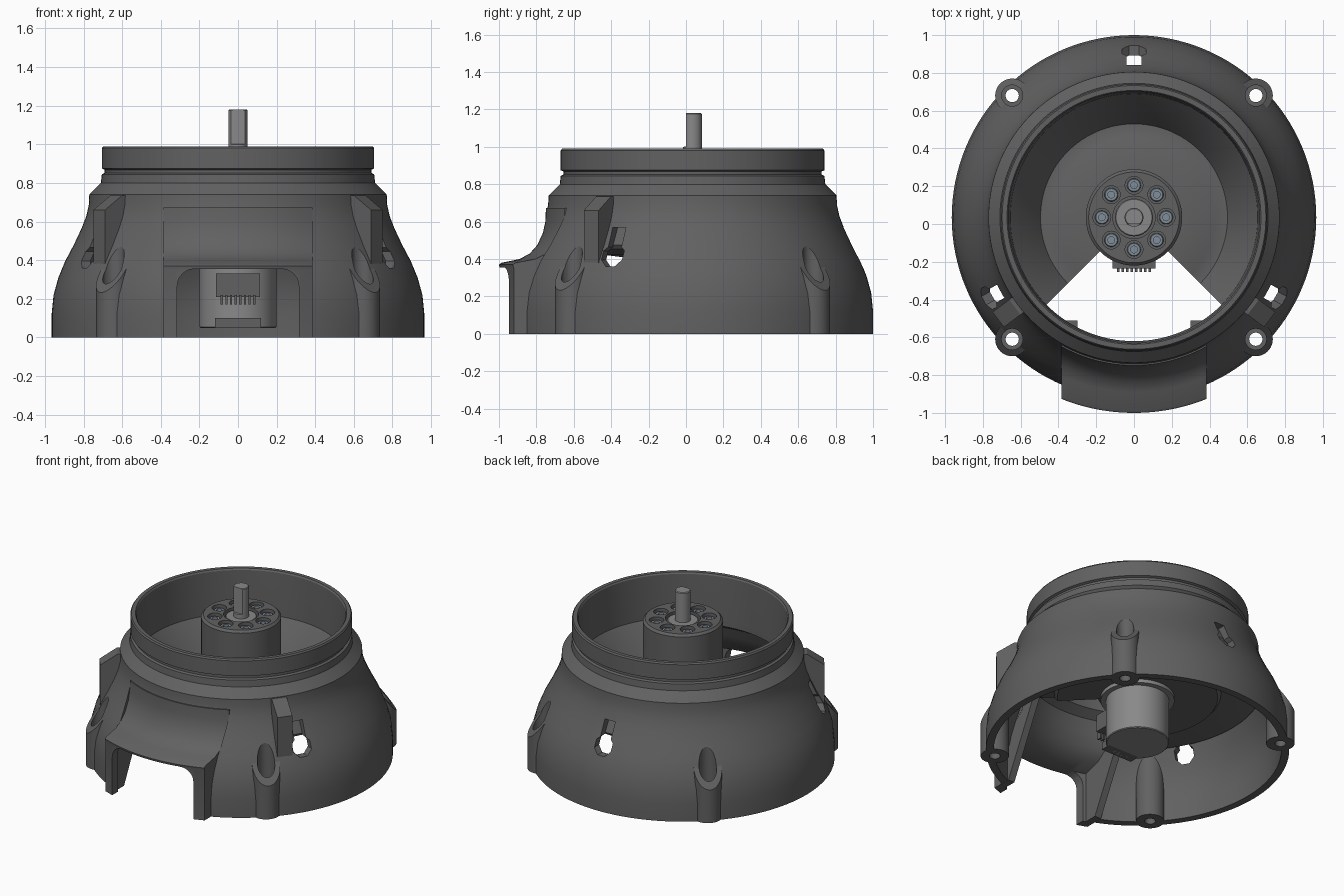
import bpy, bmesh
from math import sin, cos, pi, radians, sqrt
from mathutils import Matrix

if "Cube" in bpy.data.objects:
    bpy.data.objects.remove(bpy.data.objects["Cube"])

CY = 0.035  # y of the axis of revolution


def finish(name, bm, at=(0, CY, 0), turn=0.0):
    bmesh.ops.remove_doubles(bm, verts=bm.verts, dist=1e-5)
    bmesh.ops.recalc_face_normals(bm, faces=bm.faces)
    bm.transform(Matrix.Translation(at) @ Matrix.Rotation(turn, 4, 'Z'))
    mesh = bpy.data.meshes.new(name)
    bm.to_mesh(mesh)
    bm.free()
    ob = bpy.data.objects.new(name, mesh)
    bpy.context.collection.objects.link(ob)
    return ob


def loft(name, rings, loop, at=(0, CY, 0)):
    """Skin closed cross-sections; cap the ends unless they loop round."""
    bm = bmesh.new()
    vs = [[bm.verts.new(p) for p in ring] for ring in rings]
    n, m = len(vs), len(vs[0])
    for i in range(n if loop else n - 1):
        a, b = vs[i], vs[(i + 1) % n]
        for j in range(m):
            k = (j + 1) % m
            bm.faces.new((a[j], a[k], b[k], b[j]))
    if not loop:
        bm.faces.new(vs[0])
        bm.faces.new(vs[-1])
    return finish(name, bm, at)


def lathe(name, prof, x=0, y=CY, n=96, start=0, sweep=360):
    loop = sweep == 360
    steps = n if loop else n + 1
    angs = [radians(start + sweep * i / n) for i in range(steps)]
    return loft(name, [[(r * cos(a), r * sin(a), z) for r, z in prof] for a in angs], loop, (x, y, 0))


def tube(name, r, z0, z1, x=0, y=CY, n=48):
    return lathe(name, [(0, z0), (r, z0), (r, z1), (0, z1)], x, y, n)


def prism(name, pts, w0, w1, turn=0.0):
    """Extrude an XZ outline along local Y, then turn it about the axis."""
    bm = bmesh.new()
    a, b = ([bm.verts.new((u, w, v)) for u, v in pts] for w in (w0, w1))
    bm.faces.new(a)
    bm.faces.new(b)
    for i in range(len(pts)):
        j = (i + 1) % len(pts)
        bm.faces.new((a[i], a[j], b[j], b[i]))
    return finish(name, bm, turn=radians(turn))


def box(name, x0, x1, y0, y1, z0, z1):
    return prism(name, [(x0, z0), (x1, z0), (x1, z1), (x0, z1)], y0 - CY, y1 - CY)


def cut(target, cutters):
    bpy.context.view_layer.objects.active = target
    for c in cutters:
        c.hide_render = True
        mod = target.modifiers.new("cut", 'BOOLEAN')
        mod.operation, mod.solver, mod.object = 'DIFFERENCE', 'EXACT', c
        bpy.ops.object.modifier_apply(modifier=mod.name)


def remove(obs):
    for o in obs:
        bpy.data.objects.remove(o)


def paint(name, rgb):
    mat = bpy.data.materials.new(name)
    mat.diffuse_color = (*rgb, 1)
    mat.use_nodes = True
    mat.node_tree.nodes["Principled BSDF"].inputs["Base Color"].default_value = mat.diffuse_color
    return mat


# Bell-shaped outer shell with grooved collar
shell = lathe("outer_shell", [
    (.965, 0), (.965, .12), (.955, .22), (.93, .31), (.895, .395), (.85, .48), (.81, .565),
    (.785, .63), (.772, .69), (.77, .74), (.71, .80), (.705, .845), (.69, .852), (.69, .868),
    (.705, .875), (.705, .98), (.698, .99), (.672, .99), (.665, .98), (.655, .68), (.655, .64),
    (.715, .63), (.735, .60), (.76, .55), (.80, .475), (.845, .39), (.88, .31), (.905, .22),
    (.915, .12), (.915, 0)], n=128)

# Inner funnel and floor, thick towards the shell, open over the front quarter
lathe("funnel_floor", [(.67, .695), (.654, .68), (.495, .42), (.43, .42), (.42, .425), (.2, .425),
                       (.2, .385), (.51, .385), (.53, .41), (.70, .425), (.79, .455), (.805, .475),
                       (.765, .55), (.74, .60), (.72, .64)], start=-45, sweep=270)

# Front scooped hood: sections at constant x following the round body
HW = .385
hood_prof = [(1.03, 0), (1.03, .35), (1.035, .37), (1.022, .38), (.925, .40),
             (.87, .43), (.83, .475), (.80, .54), (.787, .60), (.784, .672), (.655, .672), (.655, .64),
             (.72, .60), (.75, .53), (.79, .445), (.86, .385), (.97, .35), (.97, 0)]
xs = [-HW + 2 * HW * i / 24 for i in range(25)]
hood = loft("front_hood", [[(x, -sqrt(r * r - x * x), z) for r, z in hood_prof] for x in xs], False)
arch = [(-.315, -.1), (.315, -.1)]
arch += [(.225 + .09 * cos(radians(a)), .265 + .09 * sin(radians(a))) for a in range(0, 91, 15)]
arch += [(-.225 + .09 * cos(radians(a)), .265 + .09 * sin(radians(a))) for a in range(90, 181, 15)]
arch_cut = prism("arch_cutter", arch, -1.2, -.6)
cut(hood, [arch_cut])
bay_cut = box("bay_cutter", -HW, HW, -1.3, -.3, -.1, .665)
cut(shell, [bay_cut])
remove([arch_cut, bay_cut])

# Bay side walls whose lower edge rises inwards, with small inner tabs
wall = [(.93, 0), (.93, .36), (.83, .385), (.75, .42), (.70, .48), (.67, .57), (.655, .64), (.55, .62), (.55, .55),
        (.82, 0)]
for s, side in ((1, "right"), (-1, "left")):
    lo, hi = sorted((s * .335, s * .384))
    prism("bay_wall_" + side, wall, lo, hi, -90)
    lo, hi = sorted((s * .30, s * .384))
    box("bay_tab_" + side, lo, hi, -.56, -.51, .53, .62)

# Four screw posts with slanted tops and counterbores
bores = []
for i in range(4):
    a = radians(45 + 90 * i)
    px, py = .912 * cos(a), CY + .912 * sin(a)
    post = tube("screw_post", .09, 0, 1, px, py)
    for v in post.data.vertices:
        if v.co.z > .5:
            d = (v.co.x - px) * cos(a) + (v.co.y - py) * sin(a)
            v.co.z = .35 - 1.3 * d
    bore = lathe("bore_cutter", [(0, -.1), (.035, -.1), (.035, .18), (.056, .18), (.056, .62), (0, .62)],
                 px, py, 32)
    cut(post, [bore])
    bores.append(bore)

# Three keyhole slots around the shell
key = [(-.04, .57), (.04, .57), (.04, .465)]
key += [(.068 * cos(radians(a)), .42 + .065 * sin(radians(a))) for a in (22, -22, -68, -112, -158, -202)]
key += [(-.04, .465)]
slots = [prism("slot_cutter", key, .70, 1.1, a - 90) for a in (90, -29, 209)]
cut(shell, bores + slots)
remove(bores + slots)

# Ribs beside the front slots
rib = [(.74, .735), (.79, .735), (.90, .66), (.90, .36), (.885, .36), (.80, .52), (.755, .62)]
for a in (-37, 217):
    prism("side_rib", rib, -.05, .05, a)

# Central hub with eight screw recesses and a centre pit
hub = lathe("hub", [(0, .40), (.255, .40), (.255, .965), (.24, .98), (0, .98)])
spots = [(.17 * cos(pi / 4 * i), CY + .17 * sin(pi / 4 * i)) for i in range(8)]
pits = [tube("pit_cutter", .047, .93, 1.1, x, y, 32) for x, y in spots]
pits.append(tube("pit_cutter", .112, .92, 1.1))
cut(hub, pits)
remove(pits)

# Hub screws with hex sockets
for x, y in spots:
    lathe("hub_screw", [(0, .92), (.036, .92), (.036, .96), (.032, .965), (.018, .965), (.018, .945),
                        (0, .945)], x, y, 24)

# Motor, boss and D-shaped shaft
lathe("motor", [(0, .05), (.195, .05), (.2, .055), (.2, .36), (.235, .36), (.235, .41), (0, .41)])
lathe("motor_boss", [(0, .91), (.1, .91), (.1, .965), (.095, .97), (0, .97)])
shaft = lathe("motor_shaft", [(0, .9), (.05, .9), (.05, 1), (.05, 1.002), (.05, 1.175), (.045, 1.18), (0, 1.18)],
              n=48)
for v in shaft.data.vertices:
    if v.co.z > 1.001:
        v.co.y = max(v.co.y, CY - .036)

# Connector, pins and lower board on the motor front
box("connector", -.115, .115, -.235, -.10, .21, .33)
box("lower_board", -.12, .12, -.175, -.10, .05, .10)
for i in range(8):
    x = -.084 + .024 * i
    box("connector_pin", x - .006, x + .006, -.255, -.225, .17, .22)

# Colours, and smooth shading with crisp edges
dark, metal = paint("dark_plastic", (.12, .12, .12)), paint("motor_metal", (.25, .25, .25))
steel = paint("screw_steel", (.22, .27, .32))
bpy.ops.object.select_all(action='DESELECT')
for o in bpy.context.scene.objects:
    mat = steel if o.name.startswith("hub_screw") else metal if "motor" in o.name else dark
    o.data.materials.clear()
    o.data.materials.append(mat)
    o.select_set(True)
bpy.context.view_layer.objects.active = shell
bpy.ops.object.shade_smooth_by_angle(angle=radians(28))
